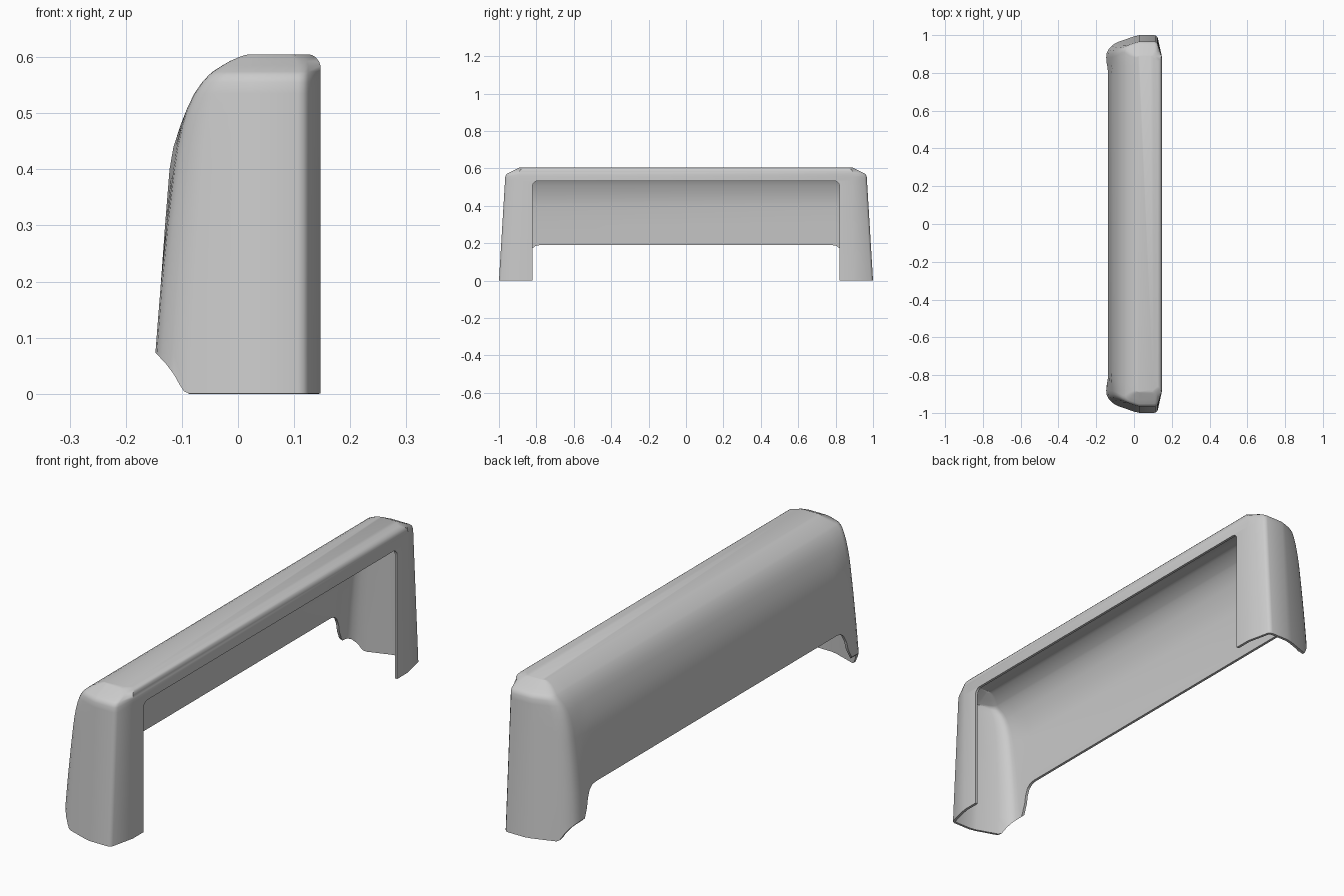
import bpy, bmesh, math

if "Cube" in bpy.data.objects:
    bpy.data.objects.remove(bpy.data.objects["Cube"])

# height, back x at the legs, back x in the middle, front x
LAYERS = [(0, -.150, -.145, .147), (.075, -.147, -.143, .147), (.14, -.142, -.141, .147),
          (.19, -.138, -.138, .147), (.30, -.127, -.130, .147), (.40, -.115, -.122, .147),
          (.44, -.109, -.115, .147), (.48, -.100, -.102, .147), (.51, -.090, -.090, .147),
          (.535, -.078, -.078, .147), (.555, -.064, -.064, .147), (.568, -.052, -.052, .147),
          (.574, -.045, -.045, .147), (.585, -.028, -.028, .147), (.593, -.014, -.014, .144),
          (.600, .002, .002, .138), (.6035, .012, .012, .132), (.605, .022, .022, .125)]


def end_y(z):
    # tapered leg end, then the sloped facet up to the roof
    if z <= .562:
        return 1 - .034 * z / .562
    if z < .571:
        return .966 - .008 * (z - .562) / .009
    return .958 - .068 * (z - .571) / .034


def section(z, xb, xm, xf):
    ye = end_y(z)
    w = .03 - xb
    s = w / .18
    half = [(xf, min(.89, ye - .03)), (xf - .022, ye - .012), (xf - .03, ye - .003),
            (xf - .04, ye), (.03, ye), (.03 - .15 * w, ye - .006 * s),
            (.03 - .65 * w, ye - .037 * s), (.03 - .82 * w, ye - .053 * s),
            (.03 - .93 * w, ye - .073 * s), (.03 - .985 * w, ye - .093 * s),
            (xb, ye - .115 * s),
            (xb * .6 + xm * .4, min(.84, ye - .14 * s)), (xm, .79)]
    return [(x, y, z) for x, y in half] + [(x, -y, z) for x, y in reversed(half)]


def make(name, bm):
    bmesh.ops.recalc_face_normals(bm, faces=bm.faces)
    me = bpy.data.meshes.new(name)
    bm.to_mesh(me)
    bm.free()
    ob = bpy.data.objects.new(name, me)
    bpy.context.collection.objects.link(ob)
    return ob


def prism(name, pts, axis, lo, hi):
    # outline extruded along x or y
    bm = bmesh.new()
    place = (lambda p, t: (t, p[0], p[1])) if axis == 'x' else (lambda p, t: (p[0], t, p[1]))
    a = [bm.verts.new(place(p, lo)) for p in pts]
    b = [bm.verts.new(place(p, hi)) for p in pts]
    bm.faces.new(a)
    bm.faces.new(b)
    for i in range(len(pts)):
        j = (i + 1) % len(pts)
        bm.faces.new((a[i], a[j], b[j], b[i]))
    ob = make(name, bm)
    ob.hide_render = True
    return ob


def symmetric(half):
    return half + [(-y, z) for y, z in reversed(half)]


# Outer skin, open underneath
bm = bmesh.new()
rings = [[bm.verts.new(p) for p in section(*layer)] for layer in LAYERS]
n = len(rings[0])
for lower, upper in zip(rings, rings[1:]):
    for i in range(n):
        j = (i + 1) % n
        bm.faces.new((lower[i], lower[j], upper[j], upper[i]))
bm.faces.new(rings[-1])
shell = make("cover_shell", bm)
# recalculated normals must point outward
top = max(shell.data.polygons, key=lambda p: p.center.z)
if top.normal.z < 0:
    shell.data.flip_normals()

bpy.context.view_layer.objects.active = shell
shell.select_set(True)
wall = shell.modifiers.new("wall", 'SOLIDIFY')
wall.thickness = .011
wall.offset = -1
wall.use_even_offset = False
bpy.ops.object.modifier_apply(modifier="wall")

# Front window with rounded upper corners
arc = [(.795 + .025 * math.cos(a), .507 + .025 * math.sin(a))
       for a in [math.pi / 2 * k / 6 for k in range(7)]]
window = prism("window_cutter", symmetric([(.82, -.1)] + arc), 'x', .06, .3)

# Cut below the back wall, flaring down onto the legs
flare = [(.875, -.1), (.875, .055), (.862, .075), (.845, .11), (.836, .145),
         (.822, .172), (.803, .186), (.78, .19)]
under = prism("underside_cutter", symmetric(flare), 'x', -.3, .07)

# Curved notch at the back foot of each leg
notch = [(-.3, -.1), (-.08, -.1), (-.088, .001), (-.096, .004), (-.104, .016),
         (-.114, .034), (-.128, .053), (-.146, .072), (-.16, .085), (-.3, .085)]
foot = prism("foot_cutter", notch, 'y', -1.2, 1.2)

for cutter in (window, under, foot):
    m = shell.modifiers.new("cut", 'BOOLEAN')
    m.operation = 'DIFFERENCE'
    m.solver = 'EXACT'
    m.object = cutter
    bpy.ops.object.modifier_apply(modifier="cut")
    bpy.data.objects.remove(cutter)

bpy.ops.object.shade_smooth_by_angle(angle=math.radians(32))
